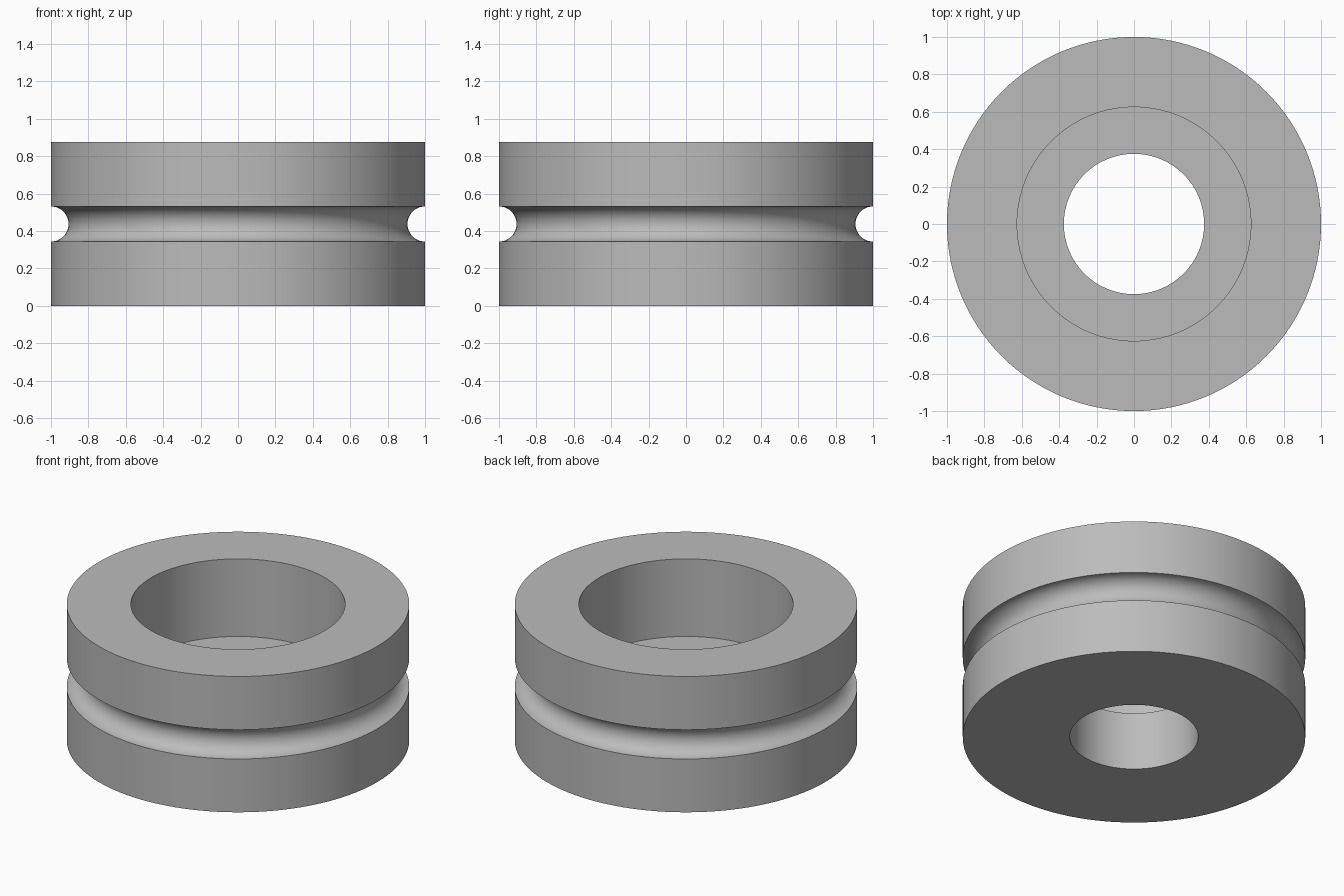
import bpy
import bmesh
from math import cos, sin, pi, radians

cube = bpy.data.objects.get("Cube")
if cube:
    bpy.data.objects.remove(cube, do_unlink=True)

# Main dimensions
HEIGHT = 0.875
OUTER_R, BORE_R, RECESS_R = 1.0, 0.375, 0.625
LEDGE_Z = 0.375
GROOVE_R = 0.094
SEGMENTS = 128
GROOVE_STEPS = 20

# Plain grey material
grey = bpy.data.materials.new("plain grey")
grey.use_nodes = True
colour = (0.5, 0.5, 0.5, 1)
grey.diffuse_color = colour
grey.node_tree.nodes["Principled BSDF"].inputs["Base Color"].default_value = colour

# Half section: bore, ledge, recess, top, round groove, bottom
profile = [(BORE_R, 0), (BORE_R, LEDGE_Z), (RECESS_R, LEDGE_Z),
           (RECESS_R, HEIGHT), (OUTER_R, HEIGHT)]
for i in range(GROOVE_STEPS + 1):
    a = pi * i / GROOVE_STEPS
    profile.append((OUTER_R - GROOVE_R * sin(a), HEIGHT / 2 + GROOVE_R * cos(a)))
profile.append((OUTER_R, 0))

# Spin the closed section into a ring
bm = bmesh.new()
verts = [bm.verts.new((r, 0, z)) for r, z in profile]
edges = [bm.edges.new((v, verts[(i + 1) % len(verts)])) for i, v in enumerate(verts)]
bmesh.ops.spin(bm, geom=verts + edges, cent=(0, 0, 0), axis=(0, 0, 1),
               angle=2 * pi, steps=SEGMENTS, use_merge=True)
bmesh.ops.remove_doubles(bm, verts=bm.verts, dist=1e-4)
bmesh.ops.recalc_face_normals(bm, faces=bm.faces)
mesh = bpy.data.meshes.new("grooved_ring")
bm.to_mesh(mesh)
bm.free()

ring = bpy.data.objects.new("grooved_ring", mesh)
bpy.context.collection.objects.link(ring)
mesh.materials.append(grey)
bpy.ops.object.select_all(action="DESELECT")
ring.select_set(True)
bpy.context.view_layer.objects.active = ring
bpy.ops.object.shade_smooth_by_angle(angle=radians(30))
